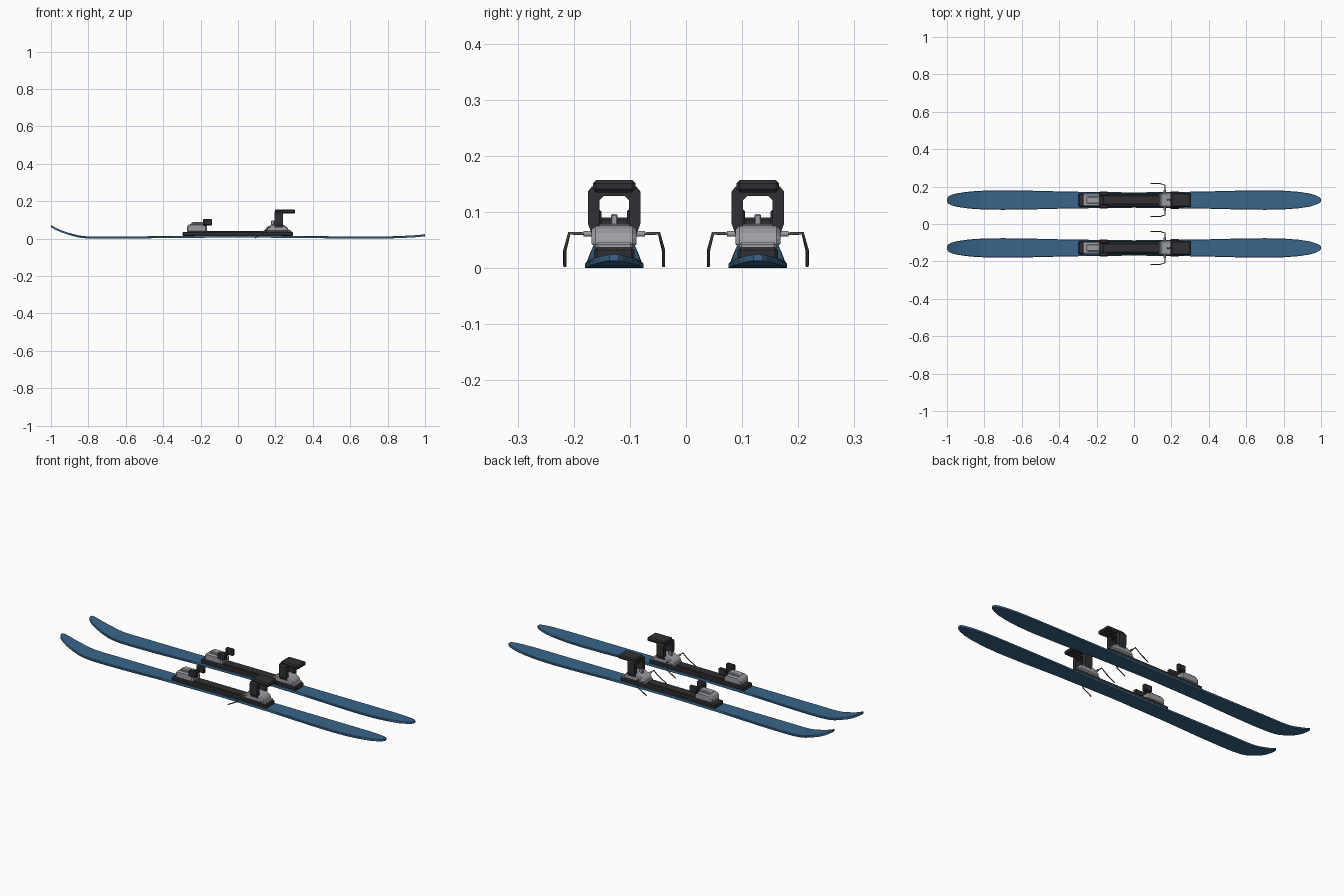
import bpy, bmesh, math
from mathutils import Vector

if "Cube" in bpy.data.objects:
    bpy.data.objects.remove(bpy.data.objects["Cube"])


def material(name, rgb):
    m = bpy.data.materials.new(name)
    m.diffuse_color = (*rgb, 1)
    m.use_nodes = True
    m.node_tree.nodes["Principled BSDF"].inputs["Base Color"].default_value = m.diffuse_color
    return m


BLUE = material("ski_blue", (0.04, 0.13, 0.25))
BLACK = material("binding_black", (0.03, 0.03, 0.035))
GREY = material("metal_grey", (0.33, 0.34, 0.36))
STEEL = material("dark_steel", (0.09, 0.09, 0.095))


def finish(name, bm, mat, bevel=0.0):
    bmesh.ops.recalc_face_normals(bm, faces=bm.faces)
    me = bpy.data.meshes.new(name)
    bm.to_mesh(me)
    bm.free()
    ob = bpy.data.objects.new(name, me)
    bpy.context.collection.objects.link(ob)
    me.materials.append(mat)
    if bevel:
        b = ob.modifiers.new("bevel", 'BEVEL')
        b.width, b.segments = bevel, 1
        b.limit_method, b.angle_limit = 'ANGLE', math.radians(25)
    return ob


def prism(name, pts, lo, hi, mat, to3d, bevel=0.0):
    """Extrude a 2D profile from lo to hi; to3d maps (u, v, depth) to a point."""
    bm = bmesh.new()
    rows = [[bm.verts.new(to3d(u, v, d)) for u, v in pts] for d in (lo, hi)]
    n = len(pts)
    bm.faces.new(rows[0])
    bm.faces.new(rows[1])
    for i in range(n):
        j = (i + 1) % n
        bm.faces.new((rows[0][i], rows[0][j], rows[1][j], rows[1][i]))
    return finish(name, bm, mat, bevel)


def side(name, pts, yc, width, mat, bevel=0.0):
    return prism(name, pts, yc - width / 2, yc + width / 2, mat,
                 lambda u, v, d: (u, d, v), bevel)


def box(name, x0, x1, yc, width, z0, z1, mat, bevel=0.0):
    return side(name, [(x0, z0), (x1, z0), (x1, z1), (x0, z1)], yc, width, mat, bevel)


def rod(name, pts, radius, mat):
    cu = bpy.data.curves.new(name, 'CURVE')
    cu.dimensions = '3D'
    cu.bevel_depth, cu.bevel_resolution, cu.use_fill_caps = radius, 1, True
    sp = cu.splines.new('POLY')
    sp.points.add(len(pts) - 1)
    for p, c in zip(sp.points, pts):
        p.co = (*c, 1)
    ob = bpy.data.objects.new(name, cu)
    bpy.context.collection.objects.link(ob)
    cu.materials.append(mat)
    return ob


# stations along the ski: x, half width, base height
SKI = [(-1, .010, .062), (-.99, .021, .056), (-.97, .030, .045), (-.94, .037, .032),
       (-.90, .043, .019), (-.86, .047, .008), (-.83, .049, .003), (-.78, .051, 0),
       (-.70, .052, 0), (-.55, .050, .001), (-.35, .045, .004), (0, .041, .006),
       (.35, .045, .004), (.55, .050, .001), (.70, .052, 0), (.80, .050, .001),
       (.88, .044, .004), (.94, .035, .007), (.975, .024, .010), (.993, .015, .012),
       (1, .008, .013)]


def ski(name, yc):
    bm = bmesh.new()
    rings = []
    for x, w, z in SKI:
        t = .011
        rings.append([bm.verts.new((x, yc + a, z + h)) for a, h in
                      ((-w, 0), (w, 0), (w, t * .7), (w * .95, t), (-w * .95, t), (-w, t * .7))])
    for a, b in zip(rings, rings[1:]):
        for i in range(6):
            j = (i + 1) % 6
            bm.faces.new((a[i], a[j], b[j], b[i]))
    bm.faces.new(rings[0])
    bm.faces.new(rings[-1])
    return finish(name, bm, BLUE)


for tag, yc in (("front", -.128), ("back", .128)):
    ski(tag + "_ski", yc)

    # mounting plate with a raised track
    box(tag + "_mount_plate", -.297, .294, yc, .072, .014, .037, BLACK, .005)
    box(tag + "_plate_track", -.18, .15, yc, .050, .034, .042, BLACK, .003)

    # toe piece: housing, top cap and jaw
    side(tag + "_toe_housing", [(-.274, .035), (-.166, .035), (-.166, .070), (-.185, .079),
                                (-.258, .079), (-.274, .066)], yc, .070, GREY, .007)
    side(tag + "_toe_cap", [(-.255, .075), (-.178, .075), (-.185, .088), (-.246, .088)],
         yc, .038, GREY, .004)
    box(tag + "_toe_jaw", -.185, -.163, yc, .080, .068, .090, BLACK, .004)
    for s, end in ((-1, "right"), (1, "left")):
        box(f"{tag}_toe_wing_{end}", -.187, -.138, yc + s * .034, .022, .070, .106, BLACK, .005)

    # heel piece: base, housing and adjuster
    box(tag + "_heel_base", .135, .285, yc, .066, .030, .046, GREY, .004)
    side(tag + "_heel_housing", [(.145, .036), (.272, .036), (.268, .058), (.245, .075),
                                 (.185, .079), (.145, .056)], yc, .080, GREY, .007)
    box(tag + "_heel_adjuster", .176, .194, yc, .012, .070, .096, GREY, .002)

    # heel arch with an open window
    arch = [(-.040, .060), (-.047, .080), (-.047, .136), (-.040, .145), (.040, .145),
            (.047, .136), (.047, .080), (.040, .060), (.026, .060), (.026, .121),
            (.019, .128), (-.019, .128), (-.026, .121), (-.026, .060)]
    prism(tag + "_heel_arch", [(u + yc, v) for u, v in arch], .195, .240, BLACK,
          lambda u, v, d: (d, u, v))
    box(tag + "_heel_lever", .197, .306, yc, .076, .135, .157, BLACK, .006)

    # brake axle and arms
    rod(tag + "_brake_axle", [(.165, yc - .055, .061), (.165, yc + .055, .061)], .006, GREY)
    for s, end in ((-1, "right"), (1, "left")):
        rod(f"{tag}_brake_arm_{end}", [(.165, yc + s * .050, .061), (.165, yc + s * .080, .062),
                                       (.140, yc + s * .088, .031), (.090, yc + s * .088, .004)],
            .003, STEEL)
